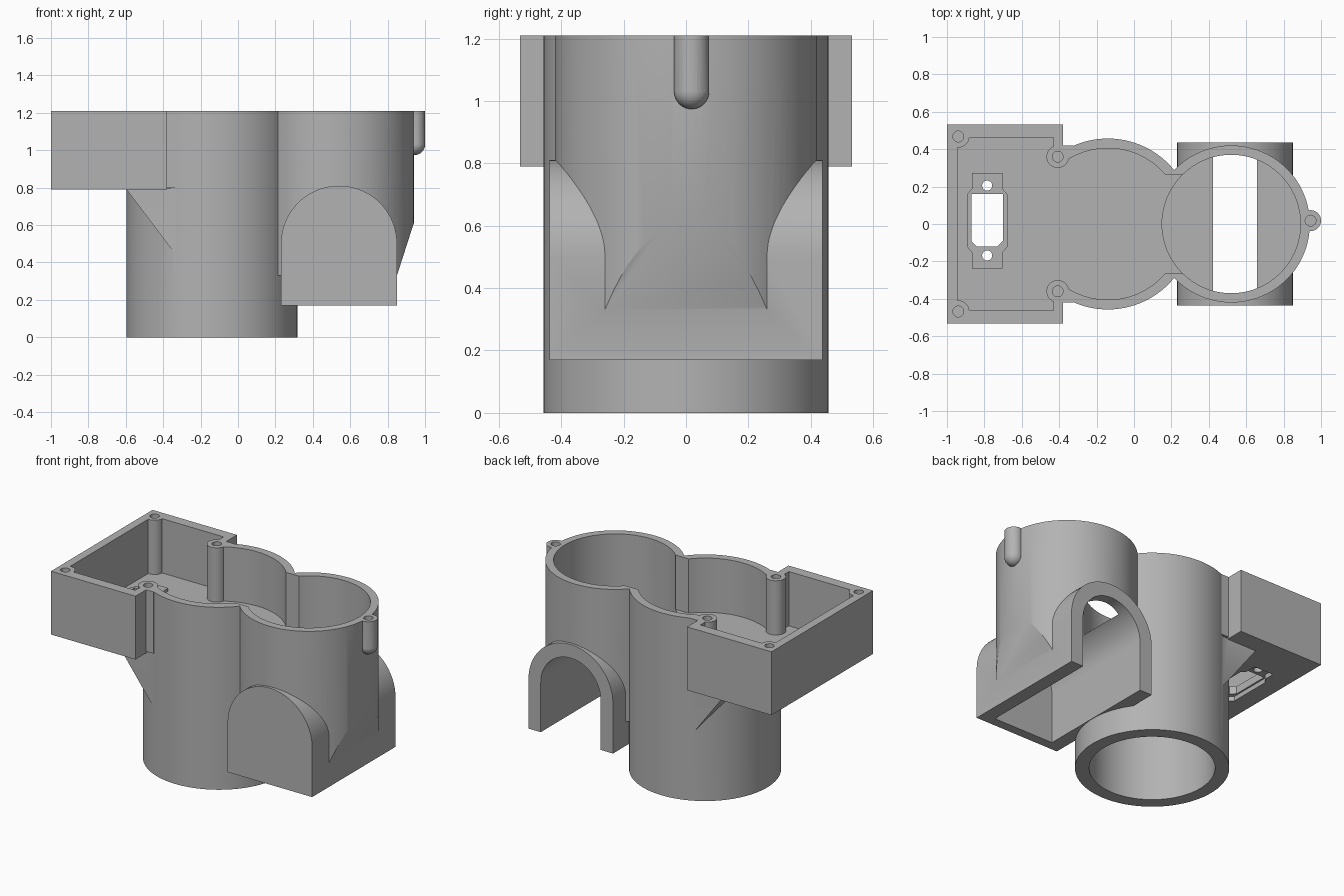
import bpy, bmesh, math
from mathutils import Vector

cube = bpy.data.objects.get("Cube")
if cube:
    bpy.data.objects.remove(cube, do_unlink=True)

grey = bpy.data.materials.new("light_grey_plastic")
grey.use_nodes = True
GREY = (0.45, 0.45, 0.45, 1)
grey.diffuse_color = GREY
grey.node_tree.nodes["Principled BSDF"].inputs["Base Color"].default_value = GREY

TOP = 1.21      # common rim height
FLOOR = 0.85    # floor of tray and pump pocket
OVER = TOP + 0.1
AX, BX, ARX = -0.14, 0.52, 0.54   # centres of main tube, side tube, arch


def prism(name, points, axis, lo, hi):
    """Extrude a 2D outline along x, y or z."""
    place = {"x": lambda a, b, t: (t, a, b),
             "y": lambda a, b, t: (a, t, b),
             "z": lambda a, b, t: (a, b, t)}[axis]
    bm = bmesh.new()
    face = bm.faces.new([bm.verts.new(place(a, b, lo)) for a, b in points])
    ext = bmesh.ops.extrude_face_region(bm, geom=[face])
    moved = [g for g in ext["geom"] if isinstance(g, bmesh.types.BMVert)]
    bmesh.ops.translate(bm, verts=moved, vec=Vector(place(0, 0, hi - lo)))
    bmesh.ops.recalc_face_normals(bm, faces=bm.faces)
    mesh = bpy.data.meshes.new(name)
    bm.to_mesh(mesh)
    bm.free()
    mesh.materials.append(grey)
    obj = bpy.data.objects.new(name, mesh)
    bpy.context.collection.objects.link(obj)
    return obj


def box(name, x0, x1, y0, y1, z0, z1):
    return prism(name, [(x0, y0), (x1, y0), (x1, y1), (x0, y1)], "z", z0, z1)


def arc(cx, cy, r, a0, a1, n):
    return [(cx + r * math.cos(a0 + (a1 - a0) * i / n),
             cy + r * math.sin(a0 + (a1 - a0) * i / n)) for i in range(n + 1)]


def cylinder(name, cx, cy, r, z0, z1, n=96):
    return prism(name, arc(cx, cy, r, 0, math.tau, n)[:-1], "z", z0, z1)


def arch(name, half, base, y0, y1):
    outline = [(ARX - half, base), (ARX + half, base)]
    return prism(name, outline + arc(ARX, 0.5, half, 0, math.pi, 40), "y", y0, y1)


def combine(target, tool, operation):
    """Apply a boolean and discard the tool."""
    mod = target.modifiers.new(operation, "BOOLEAN")
    mod.operation = operation
    mod.solver = "EXACT"
    mod.object = tool
    bpy.context.view_layer.update()
    graph = bpy.context.evaluated_depsgraph_get()
    mesh = bpy.data.meshes.new_from_object(target.evaluated_get(graph))
    target.modifiers.clear()
    target.data = mesh
    bpy.data.objects.remove(tool, do_unlink=True)


def add(tool):
    combine(body, tool, "UNION")


def cut(tool):
    combine(body, tool, "DIFFERENCE")


# Side tube with slanted lower flank
side_tube = cylinder("side_tube", BX, 0, 0.42, 0.33, TOP)
slope = [(0.808, 0.2), (0.956, 0.66), (1.2, 0.66), (1.2, 0.2)]
combine(side_tube, prism("flank_cutter", slope, "y", -1, 1), "DIFFERENCE")

# Outer shell: main tube, side tube, arch outlet, tray, collar and gusset
body = cylinder("housing_body", AX, 0, 0.457, 0, TOP)
add(side_tube)
add(arch("arch_outlet", 0.31, 0.17, -0.437, 0.437))
add(box("tray", -1, -0.38, -0.532, 0.532, 0.79, TOP))
add(box("collar", -0.45, -0.325, -0.42, 0.42, 0.8, TOP))
gusset = [(-0.6, 0.795), (-0.34, 0.45), (-0.3, 0.45), (-0.3, 0.795)]
add(prism("gusset", gusset, "y", -0.41, 0.41))

# Hollows: main pocket, tray, passage, side bore, lower bore, arch channel
cut(cylinder("pocket", AX, 0, 0.405, FLOOR, OVER))
cut(box("tray_hollow", -0.945, -0.43, -0.463, 0.463, FLOOR, OVER))
cut(box("tray_mouth", -0.45, -0.3, -0.33, 0.33, FLOOR, OVER))
cut(box("passage", 0, 0.35, -0.265, 0.265, FLOOR, OVER))
cut(cylinder("side_bore", BX, 0, 0.37, 0.685, OVER))
cut(cylinder("lower_bore", AX, 0, 0.373, -0.1, 0.6))
cut(arch("arch_channel", 0.22, 0.05, -0.375, 0.6))


# Connector seat in the tray floor
def seat_outline(inset):
    half = [(0.082, 0.255), (0.082, 0.17), (0.108, 0.14)]
    right = [(x - inset, y - (inset if y > 0.2 else 0)) for x, y in half]
    right += [(x, -y) for x, y in reversed(right)]
    ring = right + [(-x, y) for x, y in reversed(right)]
    return [(x - 0.785, y + 0.018) for x, y in ring]


add(prism("connector_seat", seat_outline(0), "z", FLOOR - 0.02, FLOOR + 0.02))
cut(prism("seat_recess", seat_outline(0.012), "z", 0.7, 0.82))
window = [(-0.87, 0.16), (-0.87, -0.09), (-0.84, -0.12),
          (-0.73, -0.12), (-0.70, -0.09), (-0.70, 0.16)]
cut(prism("connector_window", window, "z", 0.7, 1))
for y in (0.205, -0.168):
    cut(cylinder("connector_screw_hole", -0.785, y, 0.027, 0.7, 1, 24))

# Screw posts in the tray corners and beside the main pocket
posts = [(x, s * y) for x, y in ((-0.94, 0.468), (-0.408, 0.36)) for s in (-1, 1)]
for x, y in posts:
    add(cylinder("screw_post", x, y, 0.0599, FLOOR - 0.02, TOP, 40))

# Round-ended screw boss on the side tube, kept outside the bore
bpy.ops.mesh.primitive_uv_sphere_add(segments=40, ring_count=20, radius=0.056,
                                     location=(0.944, 0.018, 1.03))
boss = bpy.context.object
boss.name = "screw_boss"
boss.data.materials.append(grey)
combine(boss, cylinder("boss_shaft", 0.944, 0.018, 0.056, 1.03, TOP, 40), "UNION")
combine(boss, cylinder("bore_trim", BX, 0, 0.38, 0.9, OVER), "DIFFERENCE")
add(boss)

# Screw holes
for x, y in posts + [(0.944, 0.018)]:
    cut(cylinder("screw_hole", x, y, 0.029, TOP - 0.18, OVER, 24))

# Smooth curved walls, keep edges crisp
bpy.ops.object.select_all(action="DESELECT")
body.select_set(True)
bpy.context.view_layer.objects.active = body
bpy.ops.object.shade_smooth_by_angle(angle=math.radians(25))
